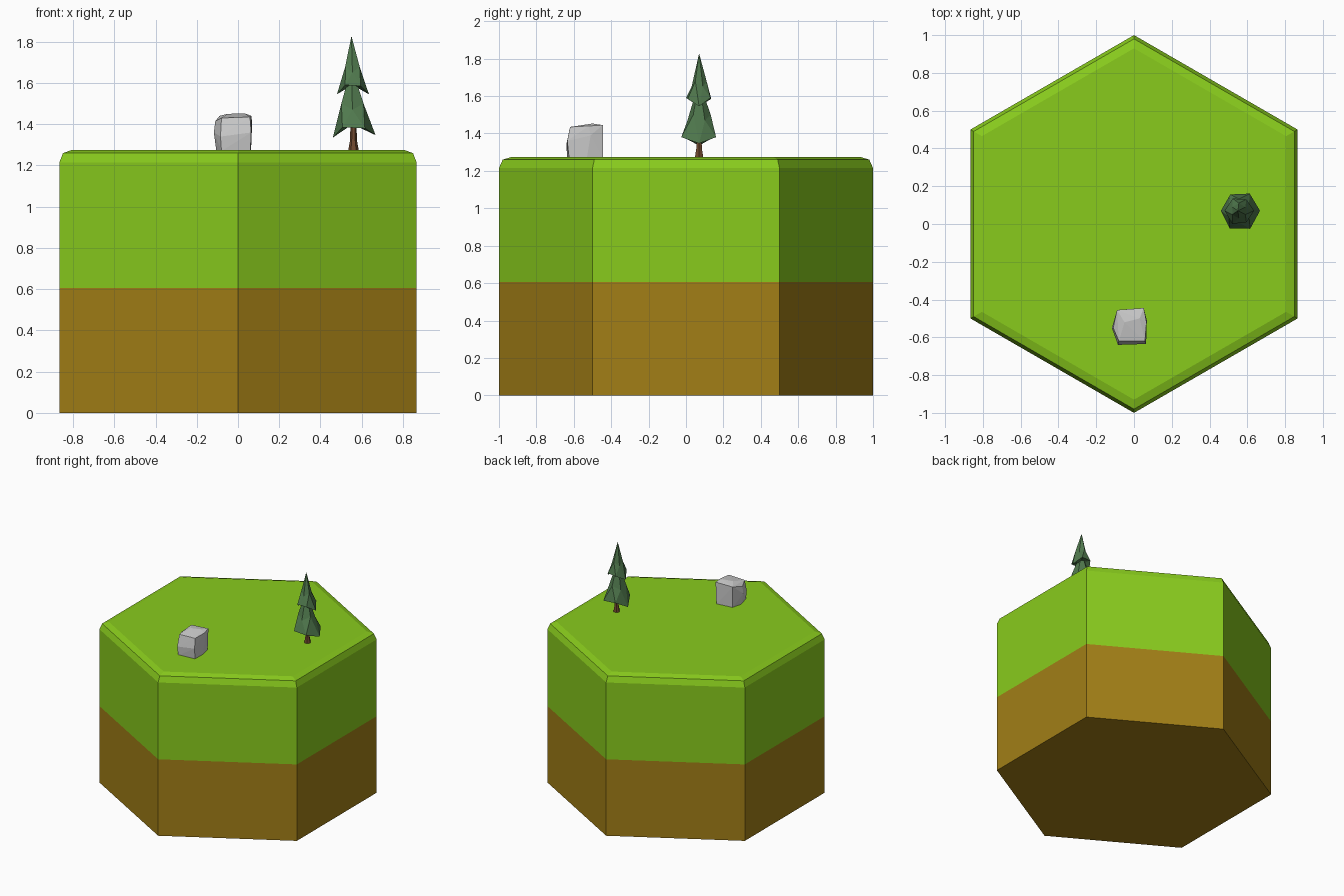
import bpy, bmesh
from math import sin, cos, pi

if "Cube" in bpy.data.objects:
    bpy.data.objects.remove(bpy.data.objects["Cube"])


def material(name, rgb):
    m = bpy.data.materials.new(name)
    m.diffuse_color = (*rgb, 1)
    m.use_nodes = True
    m.node_tree.nodes["Principled BSDF"].inputs["Base Color"].default_value = m.diffuse_color
    return m


def finish(name, bm, mat=None):
    bmesh.ops.recalc_face_normals(bm, faces=bm.faces)
    me = bpy.data.meshes.new(name)
    bm.to_mesh(me)
    bm.free()
    ob = bpy.data.objects.new(name, me)
    bpy.context.collection.objects.link(ob)
    if mat:
        me.materials.append(mat)
    return ob


def hexagon(r, z):
    return [(r * sin(i * pi / 3), r * cos(i * pi / 3), z) for i in range(6)]


def loft(name, rings, mat):
    """Skin a stack of equal-length rings and cap both ends."""
    bm = bmesh.new()
    rows = [[bm.verts.new(p) for p in ring] for ring in rings]
    n = len(rows[0])
    for a, b in zip(rows, rows[1:]):
        for i in range(n):
            j = (i + 1) % n
            bm.faces.new((a[i], a[j], b[j], b[i]))
    bm.faces.new(rows[0])
    bm.faces.new(rows[-1])
    return finish(name, bm, mat)


grass = material("grass", (0.25, 0.6, 0.012))
dirt = material("dirt", (0.36, 0.21, 0.008))
needles = material("needles", (0.08, 0.19, 0.075))
bark = material("bark", (0.16, 0.065, 0.028))

# Hexagonal ground: soil below, grass with a stepped bevel above
SPLIT, TOP = 0.606, 1.275
loft("soil", [hexagon(1, 0), hexagon(1, SPLIT)], dirt)
loft("grass_block", [hexagon(1, SPLIT), hexagon(1, 1.215),
                     hexagon(0.98, 1.26), hexagon(0.93, TOP)], grass)

# Tree trunk, flared at the foot
TX, TY = 0.56, 0.07


def trunk_ring(r, z):
    return [(TX + r * cos(i * pi / 3), TY + r * sin(i * pi / 3), z) for i in range(6)]


loft("tree_trunk", [trunk_ring(0.026, TOP - 0.005), trunk_ring(0.017, 1.32),
                    trunk_ring(0.014, 1.42)], bark)


def foliage(name, tips, mid_r, mid_z, under_z, apex):
    """Faceted cone with drooping tips, a twisted middle ring and a hollow underside."""
    bm = bmesh.new()
    low = [bm.verts.new((TX + r * cos(i * pi / 3), TY + r * sin(i * pi / 3), z))
           for i, (r, z) in enumerate(tips)]
    mid = [bm.verts.new((TX - 0.005 + mid_r * cos((i + .5) * pi / 3),
                         TY + mid_r * sin((i + .5) * pi / 3),
                         mid_z + (0.015 if i % 2 else -0.015))) for i in range(6)]
    top = bm.verts.new(apex)
    under = bm.verts.new((TX - 0.005, TY, under_z))
    for i in range(6):
        j = (i + 1) % 6
        bm.faces.new((low[i], low[j], mid[i]))
        bm.faces.new((low[j], mid[j], mid[i]))
        bm.faces.new((mid[i], mid[j], top))
        bm.faces.new((low[j], low[i], under))
    return finish(name, bm, needles)


# Two tiers of foliage
foliage("lower_foliage",
        [(0.107, 1.347), (0.105, 1.38), (0.1, 1.385),
         (0.1, 1.335), (0.107, 1.385), (0.11, 1.38)],
        0.062, 1.485, 1.4, (0.55, 0.07, 1.68))
foliage("upper_foliage",
        [(0.075, 1.545), (0.07, 1.59), (0.075, 1.585),
         (0.08, 1.545), (0.08, 1.59), (0.07, 1.585)],
        0.04, 1.665, 1.59, (0.55, 0.07, 1.828))

# Chipped rock: hull of a few points
rock_points = [
    (-.105, -.54, 1.27), (-.08, -.635, 1.27), (.06, -.625, 1.27),
    (.063, -.53, 1.27), (.045, -.445, 1.27), (-.085, -.46, 1.27),
    (-.117, -.55, 1.36), (-.085, -.64, 1.34), (.064, -.635, 1.36),
    (.068, -.51, 1.39),
    (-.11, -.55, 1.415), (-.08, -.62, 1.43), (.058, -.62, 1.435),
    (.066, -.52, 1.44), (.052, -.445, 1.445), (-.09, -.455, 1.44),
    (-.05, -.52, 1.45), (.03, -.5, 1.453)]
bm = bmesh.new()
for p in rock_points:
    bm.verts.new(p)
hull = bmesh.ops.convex_hull(bm, input=bm.verts[:])
loose = [v for v in bm.verts if not v.link_faces]
bmesh.ops.delete(bm, geom=loose, context='VERTS')
finish("rock", bm)
